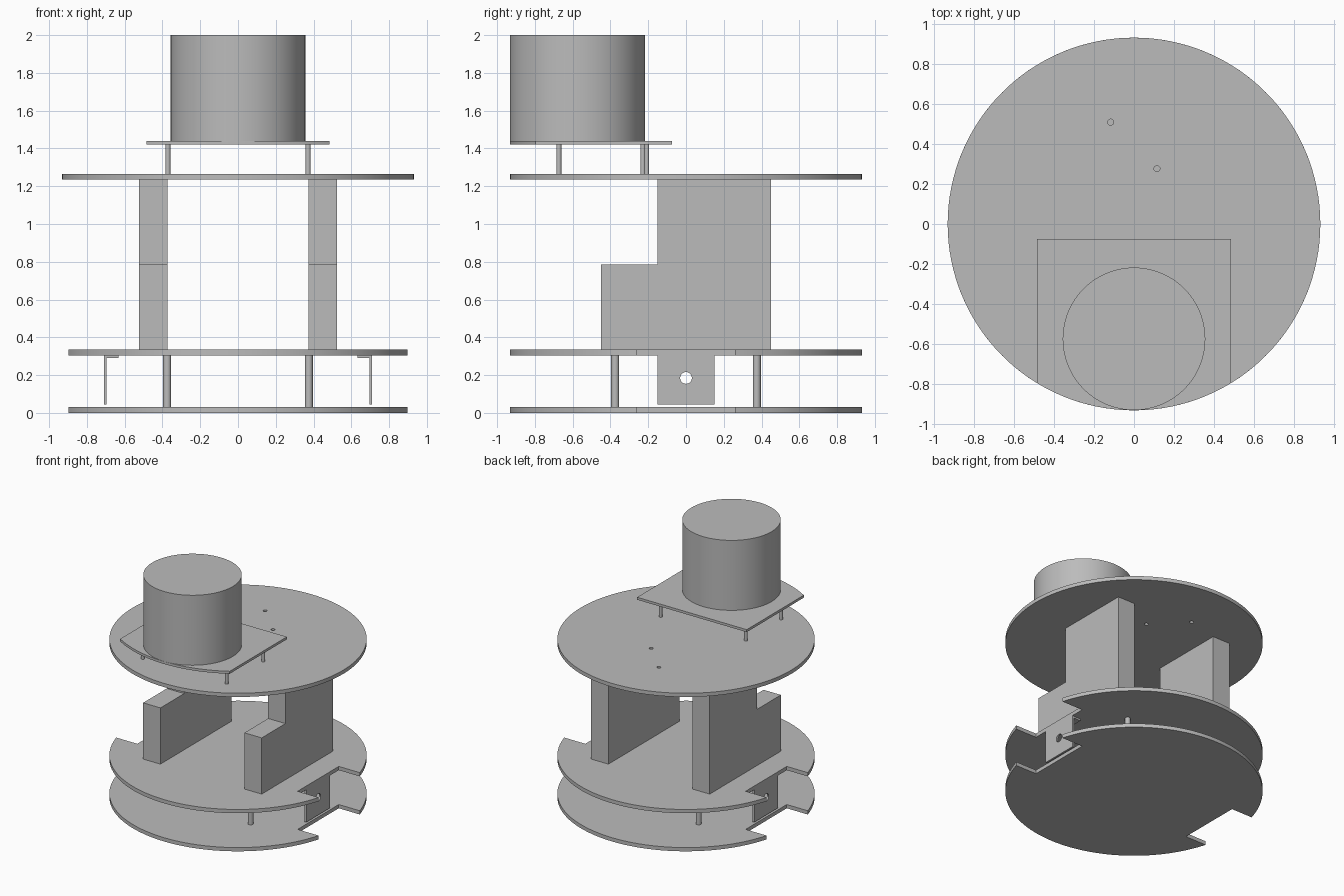
import bpy, bmesh, math
from mathutils import Matrix, Vector

if "Cube" in bpy.data.objects:
    bpy.data.objects.remove(bpy.data.objects["Cube"], do_unlink=True)

grey = bpy.data.materials.new("plain grey")
grey.use_nodes = True
GREY = (0.5, 0.5, 0.5, 1)
grey.diffuse_color = GREY
grey.node_tree.nodes["Principled BSDF"].inputs["Base Color"].default_value = GREY

R = 0.933        # plate radius
NOTCH_X = 0.71   # inner edge of the side notches
NOTCH_Y = 0.26   # half width of the side notches


def prism(name, outline, low, high, axis="z"):
    """Extrude an outline along z, or a (y, z) outline along x."""
    bm = bmesh.new()
    place = (lambda p: (p[0], p[1], low)) if axis == "z" else (lambda p: (low, p[0], p[1]))
    face = bm.faces.new([bm.verts.new(place(p)) for p in outline])
    new = bmesh.ops.extrude_face_region(bm, geom=[face])["geom"]
    d = high - low
    bmesh.ops.translate(bm, vec=(0, 0, d) if axis == "z" else (d, 0, 0),
                        verts=[v for v in new if isinstance(v, bmesh.types.BMVert)])
    bmesh.ops.recalc_face_normals(bm, faces=bm.faces)
    mesh = bpy.data.meshes.new(name)
    bm.to_mesh(mesh)
    bm.free()
    mesh.materials.append(grey)
    obj = bpy.data.objects.new(name, mesh)
    bpy.context.collection.objects.link(obj)
    return obj


def arc(radius, start, end, steps, centre=(0, 0)):
    return [(centre[0] + radius * math.cos(start + (end - start) * i / steps),
             centre[1] + radius * math.sin(start + (end - start) * i / steps))
            for i in range(steps + 1)]


def circle(radius, centre=(0, 0), steps=96):
    return arc(radius, 0, math.tau, steps, centre)[:-1]


def rect(a0, a1, b0, b1):
    return [(a0, b0), (a1, b0), (a1, b1), (a0, b1)]


def smooth(obj):
    bpy.ops.object.select_all(action="DESELECT")
    obj.select_set(True)
    bpy.context.view_layer.objects.active = obj
    bpy.ops.object.shade_smooth_by_angle(angle=math.radians(30))


def drill(obj, cutters):
    """Cut holes, apply them and discard the cutters."""
    for c in cutters:
        mod = obj.modifiers.new("hole", "BOOLEAN")
        mod.operation, mod.solver, mod.object = "DIFFERENCE", "EXACT", c
        bpy.context.view_layer.objects.active = obj
        bpy.ops.object.modifier_apply(modifier=mod.name)
        bpy.data.objects.remove(c, do_unlink=True)


# Two lower plates, notched on both sides
a = math.asin(NOTCH_Y / R)
notched = []
for s, start in ((1, a), (-1, math.pi + a)):
    notched += [(s * NOTCH_X, s * NOTCH_Y)]
    notched += arc(R, start, start + math.pi - 2 * a, 64)
    notched += [(-s * NOTCH_X, s * NOTCH_Y)]
smooth(prism("base_plate", notched, 0, 0.03))
smooth(prism("middle_plate", notched, 0.305, 0.335))

# Upper plate with two small holes
top = prism("top_plate", circle(R, steps=128), 1.235, 1.265)
drill(top, [prism("hole_cutter", circle(0.015, c, 24), 1.2, 1.3)
            for c in ((-0.117, 0.51), (0.115, 0.277))])
smooth(top)

# Sensor plate: rectangle whose front follows the round plate edge
w = 0.485
edge = math.asin(w / R)
front = arc(R, -math.pi / 2 - edge, -math.pi / 2 + edge, 32)
smooth(prism("sensor_plate", front + [(w, -0.075), (-w, -0.075)], 1.42, 1.44))
smooth(prism("sensor_drum", circle(0.357, (0, -0.575)), 1.44, 2.0))

# Stepped side walls and motor brackets
step_wall = [(-0.45, 0.335), (0.45, 0.335), (0.45, 1.235),
             (-0.15, 1.235), (-0.15, 0.785), (-0.45, 0.785)]
for side, s in (("left", 1), ("right", -1)):
    prism(side + "_wall", step_wall, *sorted((s * 0.372, s * 0.525)), axis="x")
    bracket = prism(side + "_bracket", rect(-0.15, 0.15, 0.045, 0.305),
                    *sorted((s * 0.695, s * NOTCH_X)), axis="x")
    drill(bracket, [prism("hole_cutter", circle(0.031, (0, 0.185), 32),
                          *sorted((s * 0.65, s * 0.75)), axis="x")])
    prism(side + "_bracket_flange", rect(*sorted((s * 0.632, s * 0.695)), -0.15, 0.15),
          0.291, 0.305)

    # Spacers between the lower plates and under the sensor plate
    for end, y, y_top in (("front", -0.375, -0.673),
                          ("back", 0.375, -0.208 if s > 0 else -0.228)):
        smooth(prism(f"{side}_{end}_spacer", circle(0.021, (s * 0.375, y), 24), 0.03, 0.305))
        smooth(prism(f"{side}_{end}_sensor_post", circle(0.013, (s * 0.371, y_top), 24),
                     1.265, 1.42))
